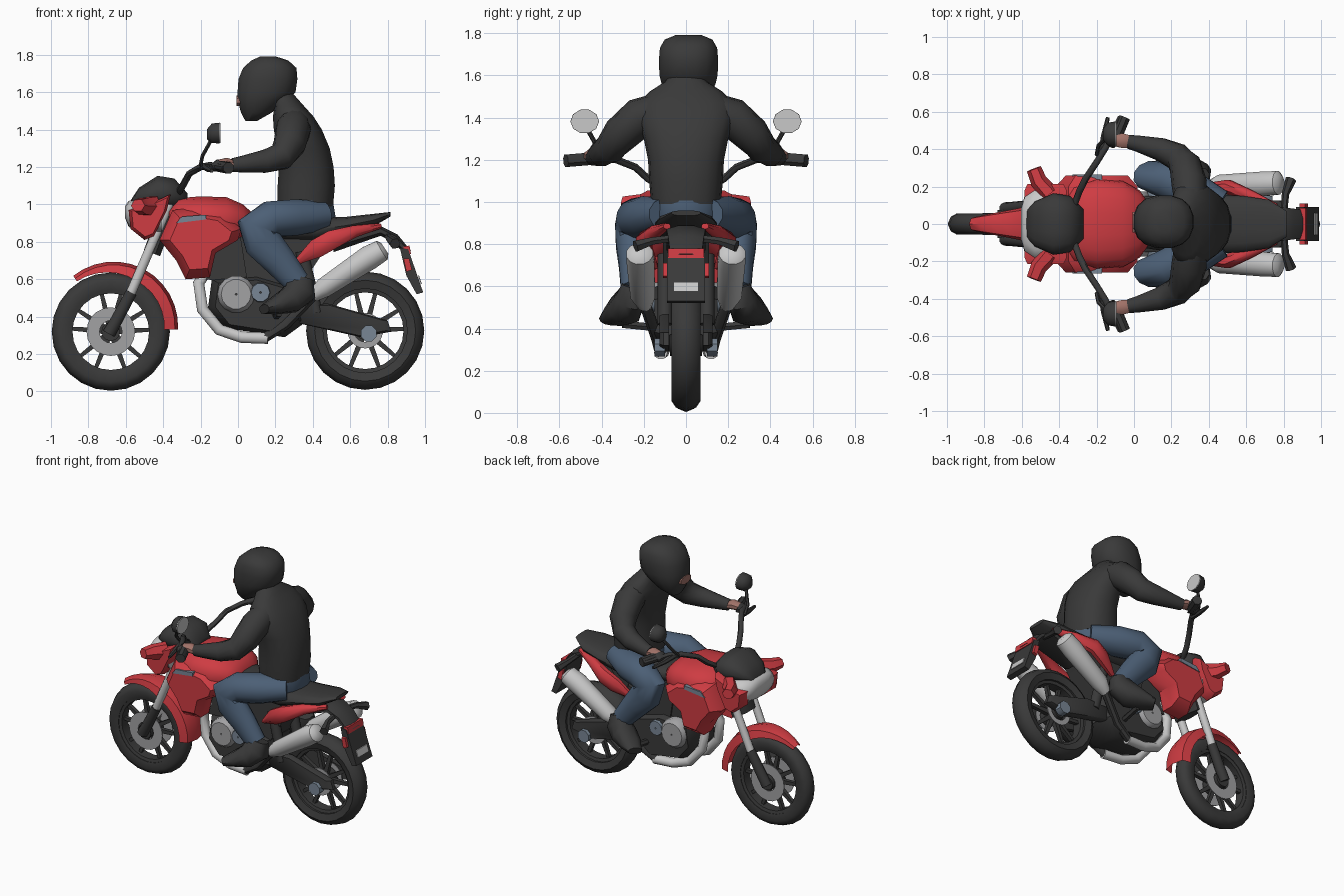
import bpy, bmesh, math
from mathutils import Vector

def material(name, r, g, b):
    m = bpy.data.materials.new(name)
    m.diffuse_color = (r, g, b, 1)
    return m

BLACK = material("black", 0.042, 0.042, 0.042)
RED = material("red", 0.62, 0.045, 0.055)
SILVER = material("silver", 0.58, 0.58, 0.58)
GREY = material("engine grey", 0.36, 0.36, 0.37)
STEEL = material("blue steel", 0.19, 0.24, 0.3)
DENIM = material("denim", 0.072, 0.115, 0.18)
SKIN = material("skin", 0.36, 0.17, 0.14)
X, Y, Z = Vector((1, 0, 0)), Vector((0, 1, 0)), Vector((0, 0, 1))

def make(name, verts, faces, mat, mirror=False):
    me = bpy.data.meshes.new(name)
    me.from_pydata([tuple(v) for v in verts], [], faces)
    bm = bmesh.new()
    bm.from_mesh(me)
    bmesh.ops.recalc_face_normals(bm, faces=bm.faces)
    bm.to_mesh(me)
    bm.free()
    me.materials.append(mat)
    ob = bpy.data.objects.new(name, me)
    bpy.context.collection.objects.link(ob)
    bpy.ops.object.select_all(action='DESELECT')
    ob.select_set(True)
    bpy.context.view_layer.objects.active = ob
    bpy.ops.object.shade_smooth_by_angle(angle=math.radians(45))
    if mirror:
        mod = ob.modifiers.new("mirror", 'MIRROR')
        mod.use_axis = (False, True, False)
        mod.use_mirror_merge = False
    return ob

def tube(name, pts, radii, mat, mirror=False, n=10, ref=Y, axis=None, p=1.0):
    """Elliptical rings along a path; radii are (in-plane, across) or one number."""
    pts = [Vector(q) for q in pts]
    radii = radii if isinstance(radii, list) else [radii] * len(pts)
    verts, faces = [], []
    sp = lambda c: math.copysign(abs(c) ** p, c)
    for i, q in enumerate(pts):
        t = axis or (pts[min(i + 1, len(pts) - 1)] - pts[max(i - 1, 0)]).normalized()
        u = ref.cross(t).normalized()
        v = t.cross(u)
        ru, rv = radii[i] if isinstance(radii[i], tuple) else (radii[i], radii[i])
        for k in range(n):
            a = math.tau * (k + 0.5) / n
            verts.append(q + u * ru * sp(math.cos(a)) + v * rv * sp(math.sin(a)))
    for i in range(0, (len(pts) - 1) * n, n):
        faces += [(i + k, i + (k + 1) % n, i + n + (k + 1) % n, i + n + k) for k in range(n)]
    faces += [tuple(range(n)), tuple(range(len(verts) - n, len(verts)))]
    return make(name, verts, faces, mat, mirror)

def body(name, secs, mat, n=14, p=0.8):
    """Sections along x: (x, bottom, top, half width)."""
    return tube(name, [(s[0], 0, (s[1] + s[2]) / 2) for s in secs],
                [((s[2] - s[1]) / 2, s[3]) for s in secs], mat, n=n, axis=X, p=p)

def plate(name, prof, y0, y1, mat, mirror=True, shrink=1.0):
    """Side profile extruded from y0 to y1, the outer face scaled by shrink."""
    n = len(prof)
    cx, cz = sum(q[0] for q in prof) / n, sum(q[1] for q in prof) / n
    verts = [(x, y0, z) for x, z in prof] + [(x, y0 + (y1 - y0) * 0.6, z) for x, z in prof]
    verts += [(cx + (x - cx) * shrink, y1, cz + (z - cz) * shrink) for x, z in prof]
    faces = [tuple(range(n)), tuple(range(2 * n, 3 * n))]
    for r in (0, n):
        faces += [(r + k, r + (k + 1) % n, r + n + (k + 1) % n, r + n + k) for k in range(n)]
    return make(name, verts, faces, mat, mirror)

def lathe(name, cx, cz, prof, mat, n=24, mirror=False):
    """Closed (radius, y) profile spun about a wheel axle."""
    m = len(prof)
    verts = [(cx + r * math.cos(math.tau * k / n), y, cz + r * math.sin(math.tau * k / n))
             for k in range(n) for r, y in prof]
    faces = [(k * m + j, k * m + (j + 1) % m, (k + 1) % n * m + (j + 1) % m, (k + 1) % n * m + j)
             for k in range(n) for j in range(m)]
    return make(name, verts, faces, mat, mirror)

# Wheels: tyre, rim, hub, spokes and brake discs
for side, cx, cz, w, r in (("front", -0.68, 0.32, 0.055, 0.13), ("rear", 0.68, 0.325, 0.068, 0.095)):
    lathe(side + "_tyre", cx, cz, [(0.225, -w * .8), (0.27, -w), (0.3, -w * .7), (0.316, 0),
                                   (0.3, w * .7), (0.27, w), (0.225, w * .8)], BLACK)
    lathe(side + "_rim", cx, cz, [(0.205, -.035), (0.232, -.042), (0.232, .042), (0.205, .035)], BLACK)
    lathe(side + "_hub", cx, cz, [(0.01, -.075), (0.05, -.075), (0.05, .075), (0.01, .075)], BLACK, 12)
    for k in range(10):
        a = math.tau * (k // 2 + (0.2 if k % 2 else -0.2)) / 5 + 0.3
        c, d = Vector((cx, 0, cz)), Vector((math.cos(a), 0, math.sin(a)))
        tube(side + "_spoke", [c + d * 0.04, c + d * 0.22], [(.022, .022), (.014, .017)], BLACK, n=4)
    lathe(side + "_brake_disc", cx, cz, [(0.06, .054), (r, .054), (r, .06), (0.06, .06)], GREY, 20, True)

# Front fender: a curved sheet around the tyre
verts, faces = [], []
for i in range(13):
    f = i / 12
    a = math.radians(124 - 122 * f)
    w = 0.035 + 0.06 * min(1, f * 2.2)
    side = 0.325 - 0.04 * min(1, f * 2)
    for y, r in ((-w, side), (-w * .85, 0.343), (0, 0.36), (w * .85, 0.343), (w, side)):
        r += 0.018 * math.sin(f * math.pi)
        verts.append((-0.68 + r * math.cos(a), y, 0.32 + r * math.sin(a)))
    if i:
        faces += [(i * 5 + j, i * 5 + j + 1, i * 5 - 4 + j, i * 5 - 5 + j) for j in range(4)]
make("front_fender", verts, faces, RED)

# Fork and steering head
tube("fork_lower", [(-.69, .08, .31), (-.65, .085, .38), (-.57, .095, .53)], [.036, .034, .032], BLACK, True)
tube("fork_upper", [(-.58, .095, .51), (-.36, .1, 1.02)], .027, SILVER, True)
tube("steering_head", [(-.46, 0, .74), (-.34, 0, 1.06)], [(.05, .12), (.05, .12)], BLACK, n=8)

# Headlight, cowl, screen, indicators
body("headlight", [(-.605, .93, .99, .08), (-.585, .88, 1.02, .15), (-.53, .85, 1.035, .195), (-.41, .84, 1.03, .2)],
     SILVER)
plate("cowl_side", [(-.585, .97), (-.48, 1.0), (-.36, 1.055), (-.38, .97), (-.45, .83), (-.5, .81), (-.575, .87)],
      .13, .215, RED, shrink=.85)
body("windscreen", [(-.575, 1.0, 1.02, .07), (-.53, .99, 1.09, .12), (-.43, .97, 1.155, .165),
                    (-.34, .97, 1.14, .15), (-.27, 1.0, 1.06, .08)], BLACK)
tube("front_winglet", [(-.45, .16, .99), (-.51, .23, .99), (-.535, .295, .995)],
     [(.06, .05), (.05, .045), (.035, .04)], RED, True, n=6, ref=X)

# Tank and side shrouds with scoops
body("tank", [(-.37, .84, .98, .15), (-.32, .8, 1.035, .21), (-.2, .78, 1.045, .245),
              (-.06, .79, 1.04, .23), (.03, .82, 1.0, .18), (.08, .86, .95, .11)], RED, 18)
plate("tank_shroud", [(-.42, .81), (-.35, .97), (-.25, .98), (-.08, .95), (.02, .87), (.0, .81),
                      (-.12, .74), (-.15, .61), (-.28, .6), (-.33, .7)], .11, .26, RED, shrink=.75)
plate("scoop", [(-.33, .9), (-.3, .935), (-.17, .945), (-.17, .92)], .2, .265, STEEL)

# Engine, frame, exhaust
plate("cylinder", [(-.14, .86), (-.17, .6), (.12, .56), (.06, .86)], -.1, .1, BLACK, False)
plate("crankcase", [(-.14, .6), (-.16, .45), (-.07, .34), (.25, .29), (.36, .37), (.34, .55), (.1, .62)],
      0, .15, BLACK, True, .85)
lathe("engine_cover", -.01, .52, [(.005, .1), (.1, .1), (.1, .15), (.08, .175), (.005, .175)], GREY, 14, True)
lathe("clutch_cover", .12, .53, [(.005, .1), (.06, .1), (.05, .17), (.005, .17)], STEEL, 10, True)
plate("seat_frame", [(.0, .9), (.52, .84), (.4, .66), (.32, .52), (.05, .58)], -.11, .11, BLACK, False)
tube("exhaust_pipe", [(-.14, .07, .68), (-.21, .08, .58), (-.19, .09, .44), (-.1, .1, .33), (.02, .11, .29),
                      (.16, .12, .285)], .032, SILVER, True)
tube("exhaust_link", [(.14, .12, .285), (.26, .14, .36), (.42, .2, .53)], .028, BLACK, True, n=8)
tube("muffler", [(.4, .195, .51), (.46, .205, .555), (.7, .215, .715), (.77, .22, .755), (.785, .22, .765)],
     [(.035, .035), (.055, .06), (.068, .068), (.06, .065), (.035, .04)], SILVER, True, n=12)
tube("footpeg", [(.2, .1, .4), (.22, .3, .42)], .02, BLACK, True, n=6, ref=X)

# Swingarm and shocks
plate("swingarm", [(.22, .46), (.48, .47), (.8, .38), (.82, .32), (.66, .29), (.3, .37)], .08, .125, BLACK, True, .9)
tube("shock", [(.34, .1, .75), (.42, .1, .42)], .035, BLACK, True)
tube("axle_nut", [(.7, .1, .31), (.7, .15, .31)], .045, STEEL, True, n=8, ref=X)

# Seat, tail panels, rear light assembly
body("seat", [(.0, .86, .95, .12), (.2, .8, .94, .15), (.42, .8, .93, .16), (.58, .84, .935, .15),
              (.72, .88, .95, .13), (.815, .935, .96, .07)], BLACK)
tube("tail_panel", [(.31, .15, .69), (.42, .19, .765), (.5, .2, .81), (.62, .15, .855), (.76, .09, .885)],
     [(.015, .02), (.055, .035), (.055, .04), (.035, .035), (.015, .02)], RED, True, n=8)
tube("rear_stay", [(.5, 0, .79), (.76, 0, .86), (.84, 0, .82), (.91, 0, .74)],
     [(.05, .1), (.03, .1), (.025, .09), (.02, .08)], BLACK, n=8)
tube("rear_indicator", [(.8, .05, .83), (.81, .16, .815), (.84, .24, .79)], [.018, .02, .03], BLACK, True, n=6, ref=X)
plate("plate_holder", [(.865, .77), (.91, .76), (.99, .53), (.955, .52), (.9, .62)], -.09, .09, BLACK, False)
plate("tail_light", [(.885, .775), (.917, .78), (.925, .735), (.885, .73)], -.085, .085, RED, False)
plate("side_reflector", [(.885, .71), (.915, .71), (.93, .65), (.9, .64)], .085, .11, RED)
plate("number_plate", [(.962, .62), (.968, .62), (.983, .575), (.977, .575)], -.06, .06, SILVER, False)

# Handlebar, levers, mirrors
tube("handlebar", [(-.34, .0, 1.05), (-.32, .1, 1.06), (-.29, .18, 1.11), (-.26, .24, 1.165), (-.2, .33, 1.2),
                   (-.15, .41, 1.21), (-.07, .57, 1.195)], .018, BLACK, True, n=8, ref=X)
tube("lever", [(-.17, .38, 1.2), (-.16, .47, 1.19), (-.14, .57, 1.18)], [.02, .017, .01], BLACK, True, n=6, ref=X)
tube("grip", [(-.1, .45, 1.205), (-.05, .57, 1.195)], .032, BLACK, True, n=8, ref=X)
tube("mirror_stem", [(-.2, .37, 1.21), (-.19, .42, 1.26), (-.14, .47, 1.35)], .011, BLACK, True, n=6)
tube("mirror_shell", [(-.165, .48, 1.375), (-.14, .48, 1.38), (-.1, .48, 1.382)],
     [(.03, .03), (.055, .062), (.058, .068)], BLACK, True, axis=X)
tube("mirror_glass", [(-.1, .48, 1.382), (-.094, .48, 1.382)], [(.056, .066)] * 2, SILVER, True, axis=X)

# Rider torso, arms and hands
tube("jacket", [(.36, 0, .99), (.365, 0, 1.1), (.365, 0, 1.2), (.35, 0, 1.3), (.32, 0, 1.4), (.295, 0, 1.47),
                (.275, 0, 1.525), (.25, 0, 1.57), (.22, 0, 1.61)],
     [(.15, .165), (.155, .175), (.148, .18), (.142, .2), (.13, .23), (.11, .225), (.08, .17), (.065, .1), (.06, .07)],
     BLACK, n=18, axis=Z, p=.85)
tube("sleeve", [(.3, .12, 1.435), (.295, .22, 1.4), (.275, .31, 1.32), (.23, .36, 1.255), (.14, .4, 1.23),
                (.02, .43, 1.215), (-.03, .44, 1.21)], [.085, .095, .088, .075, .063, .045, .038], BLACK, True, n=12)
tube("hand", [(-.02, .44, 1.21), (-.06, .445, 1.22), (-.11, .45, 1.215)],
     [(.025, .035), (.032, .042), (.025, .035)], SKIN, True, n=8)
tube("knuckle_guard", [(-.1, .45, 1.21), (-.14, .46, 1.195)], [(.035, .05), (.02, .04)], BLACK, True, n=8)

# Helmet with a small open face: (height, front x, back x, half width)
rings = [(1.445, .04, .1, .05), (1.49, .015, .18, .1), (1.56, -.005, .27, .13), (1.6, -.005, .31, .14),
         (1.67, .0, .32, .143), (1.73, .025, .315, .138), (1.77, .07, .27, .115), (1.792, .12, .2, .06)]
tube("helmet", [((a + b) / 2, .012, z) for z, a, b, w in rings], [((b - a) / 2, w) for z, a, b, w in rings],
     BLACK, n=16, axis=Z, p=.85)
tube("face", [(-.008, .01, 1.555), (.06, .01, 1.555)], [(.03, .06)] * 2, SKIN, n=8, axis=X)

# Rider legs and shoes
tube("hips", [(.38, 0, .88), (.37, 0, .93), (.36, 0, 1.02)], [(.12, .13), (.155, .175), (.15, .17)], DENIM, n=16, axis=Z)
tube("trouser_leg", [(.45, .09, .94), (.3, .18, .93), (.17, .235, .92), (.1, .255, .875), (.13, .255, .8),
                     (.22, .25, .7), (.32, .25, .58)],
     [(.08, .1), (.1, .11), (.1, .1), (.11, .085), (.105, .08), (.09, .07), (.07, .06)], DENIM, True, n=12)
tube("shoe", [(.345, .25, .6), (.335, .265, .54), (.28, .29, .49), (.2, .33, .46), (.14, .37, .44)],
     [(.06, .055), (.09, .07), (.075, .085), (.048, .075), (.025, .05)], BLACK, True, p=.85)
